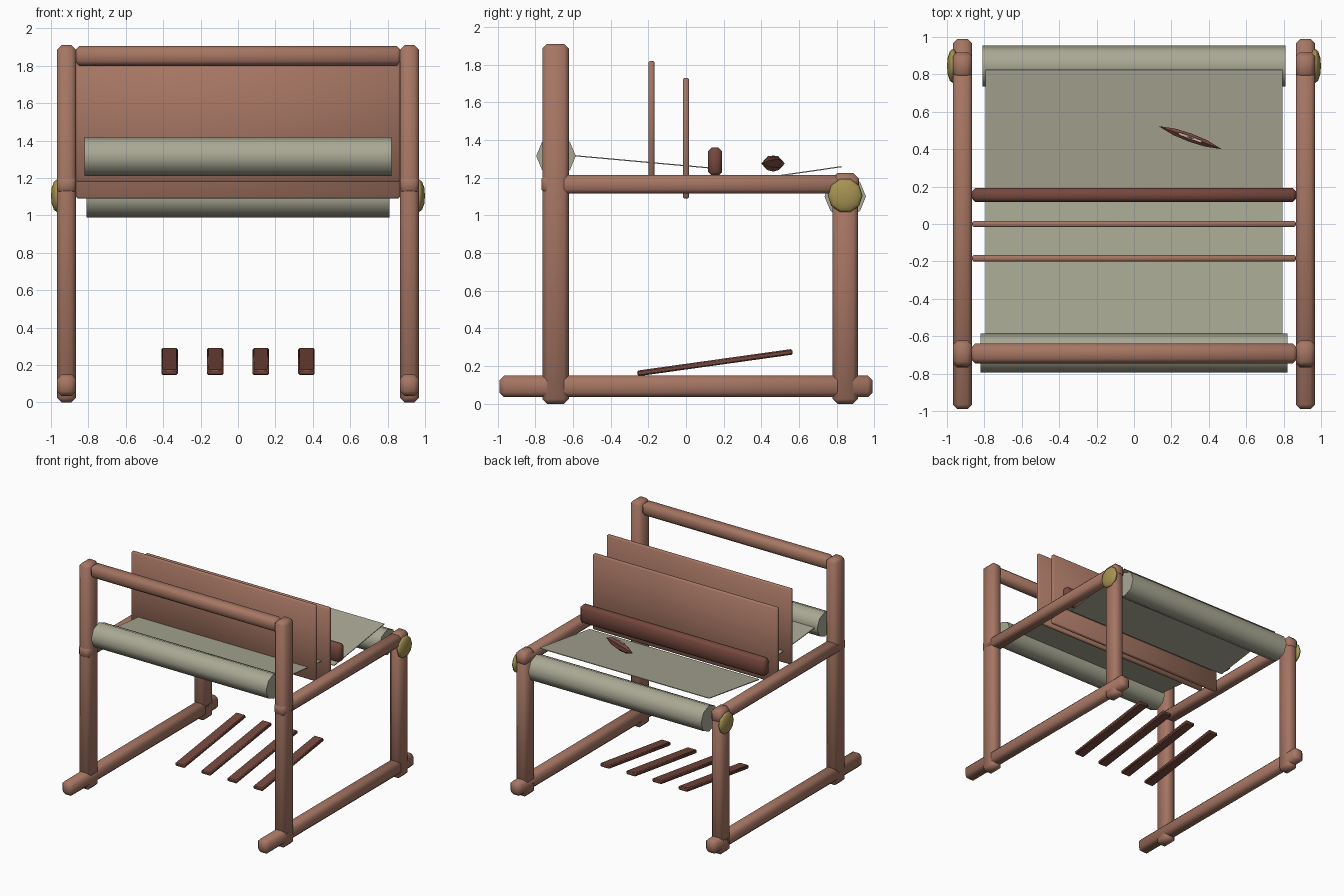
import bpy, math
from mathutils import Matrix

if "Cube" in bpy.data.objects:
    bpy.data.objects.remove(bpy.data.objects["Cube"])


def make_material(name, colour):
    m = bpy.data.materials.new(name)
    m.diffuse_color = (*colour, 1)
    m.use_nodes = True
    m.node_tree.nodes["Principled BSDF"].inputs["Base Color"].default_value = m.diffuse_color
    return m


WOOD = make_material("light wood", (0.38, 0.18, 0.125))
DARK = make_material("dark wood", (0.18, 0.064, 0.048))
CLOTH = make_material("cloth", (0.40, 0.395, 0.30))
BRASS = make_material("brass", (0.38, 0.29, 0.085))
PALE = make_material("pale thread", (0.58, 0.42, 0.37))


def finish(name, mat, angle=40):
    o = bpy.context.object
    o.name = name
    o.data.materials.append(mat)
    bpy.ops.object.shade_smooth_by_angle(angle=math.radians(angle))
    return o


def box(name, x, y, z, mat, chamfer=0.0, tilt=0.0):
    """Box from (min, max) ranges, chamfered, tilted about x."""
    mid = [(a + b) / 2 for a, b in (x, y, z)]
    size = [b - a for a, b in (x, y, z)]
    bpy.ops.mesh.primitive_cube_add(size=1)
    o = bpy.context.object
    o.data.transform(Matrix.Diagonal((*size, 1)))
    if chamfer:
        b = o.modifiers.new("chamfer", 'BEVEL')
        b.width = chamfer
        b.segments = 1
        bpy.ops.object.modifier_apply(modifier="chamfer")
    o.location = mid
    o.rotation_euler.x = tilt
    return finish(name, mat, 50)


def sheet(name, a, b, half_width, mat, thick):
    """Thin tilted slab between two (y, z) points."""
    dy, dz = b[0] - a[0], b[1] - a[1]
    length = math.hypot(dy, dz)
    cy, cz = (a[0] + b[0]) / 2, (a[1] + b[1]) / 2
    return box(name, (-half_width, half_width), (cy - length / 2, cy + length / 2),
               (cz - thick / 2, cz + thick / 2), mat, 0, math.atan2(dz, dy))


def roller(name, y, z, r, half):
    bpy.ops.mesh.primitive_cylinder_add(vertices=8, radius=r, depth=2 * half,
                                        location=(0, y, z), rotation=(0, math.pi / 2, 0))
    return finish(name, CLOTH, 50)


# side frames: posts, feet, arms and round brass knobs
for s, side in ((-1, "left"), (1, "right")):
    x = tuple(sorted((s * 0.865, s * 0.968)))
    box(side + "_tall_post", x, (-0.762, -0.622), (0, 1.91), WOOD, 0.025)
    box(side + "_short_post", x, (0.778, 0.912), (0, 1.225), WOOD, 0.025)
    box(side + "_foot_rail", x, (-0.99, 0.99), (0.035, 0.15), WOOD, 0.025)
    box(side + "_arm_rail", x, (-0.768, 0.918), (1.115, 1.215), WOOD, 0.022)
    bpy.ops.mesh.primitive_uv_sphere_add(segments=10, ring_count=6, radius=1,
                                         location=(s * 0.968, 0.845, 1.105),
                                         rotation=(0, math.pi / 2, 0))
    bpy.context.object.scale = (0.092, 0.092, 0.032)
    finish(side + "_knob", BRASS, 50)

# top crossbar
box("top_crossbar", (-0.875, 0.875), (-0.745, -0.64), (1.80, 1.905), WOOD, 0.025)

# cloth rollers
roller("front_roller", -0.69, 1.315, 0.105, 0.82)
roller("back_roller", 0.845, 1.10, 0.11, 0.81)

# stretched cloth
sheet("front_cloth", (-0.61, 1.318), (0.165, 1.248), 0.795, CLOTH, 0.006)
sheet("back_cloth", (0.155, 1.162), (0.825, 1.258), 0.795, CLOTH, 0.006)

# heddle panels and beater bar
box("front_heddle", (-0.865, 0.865), (-0.20, -0.167), (1.18, 1.82), WOOD, 0.008)
box("back_heddle", (-0.865, 0.865), (-0.017, 0.017), (1.09, 1.73), WOOD, 0.008)
box("beater", (-0.868, 0.868), (0.118, 0.192), (1.21, 1.36), DARK, 0.02)

# treadles
for i in range(4):
    x = -0.366 + i * 0.244
    t = sheet("treadle_%d" % (i + 1), (-0.258, 0.161), (0.565, 0.276), 0.044, DARK, 0.03)
    t.location.x = x
    b = t.modifiers.new("chamfer", 'BEVEL')
    b.width = 0.007
    b.segments = 1

# shuttle: pointed spindle lathed from (position, radius) rings
rings = [(-0.18, 0.0), (-0.09, 0.8), (0, 1.0), (0.09, 0.8), (0.18, 0.0)]
SIDES = 6
verts, faces = [], []
for px, r in rings:
    for k in range(SIDES):
        a = 2 * math.pi * (k + 0.5) / SIDES
        verts.append((px, 0.026 * r * math.cos(a), 0.043 * r * math.sin(a)))
for j in range(len(rings) - 1):
    for k in range(SIDES):
        n = (k + 1) % SIDES
        faces.append((j * SIDES + k, j * SIDES + n, (j + 1) * SIDES + n, (j + 1) * SIDES + k))
mesh = bpy.data.meshes.new("shuttle")
mesh.from_pydata(verts, [], faces)
shuttle = bpy.data.objects.new("shuttle", mesh)
bpy.context.collection.objects.link(shuttle)
bpy.ops.object.select_all(action='DESELECT')
bpy.context.view_layer.objects.active = shuttle
shuttle.select_set(True)
bpy.ops.object.mode_set(mode='EDIT')
bpy.ops.mesh.select_all(action='SELECT')
bpy.ops.mesh.remove_doubles(threshold=0.0005)
bpy.ops.mesh.normals_make_consistent(inside=False)
bpy.ops.object.mode_set(mode='OBJECT')
finish("shuttle", DARK, 30)
shuttle.location = (0.30, 0.462, 1.275)
shuttle.rotation_euler.z = math.radians(-20)

# pale thread strip on the shuttle
strip = box("shuttle_thread", (0.235, 0.365), (0.455, 0.469), (1.308, 1.316), PALE)
strip.rotation_euler.z = math.radians(-20)
